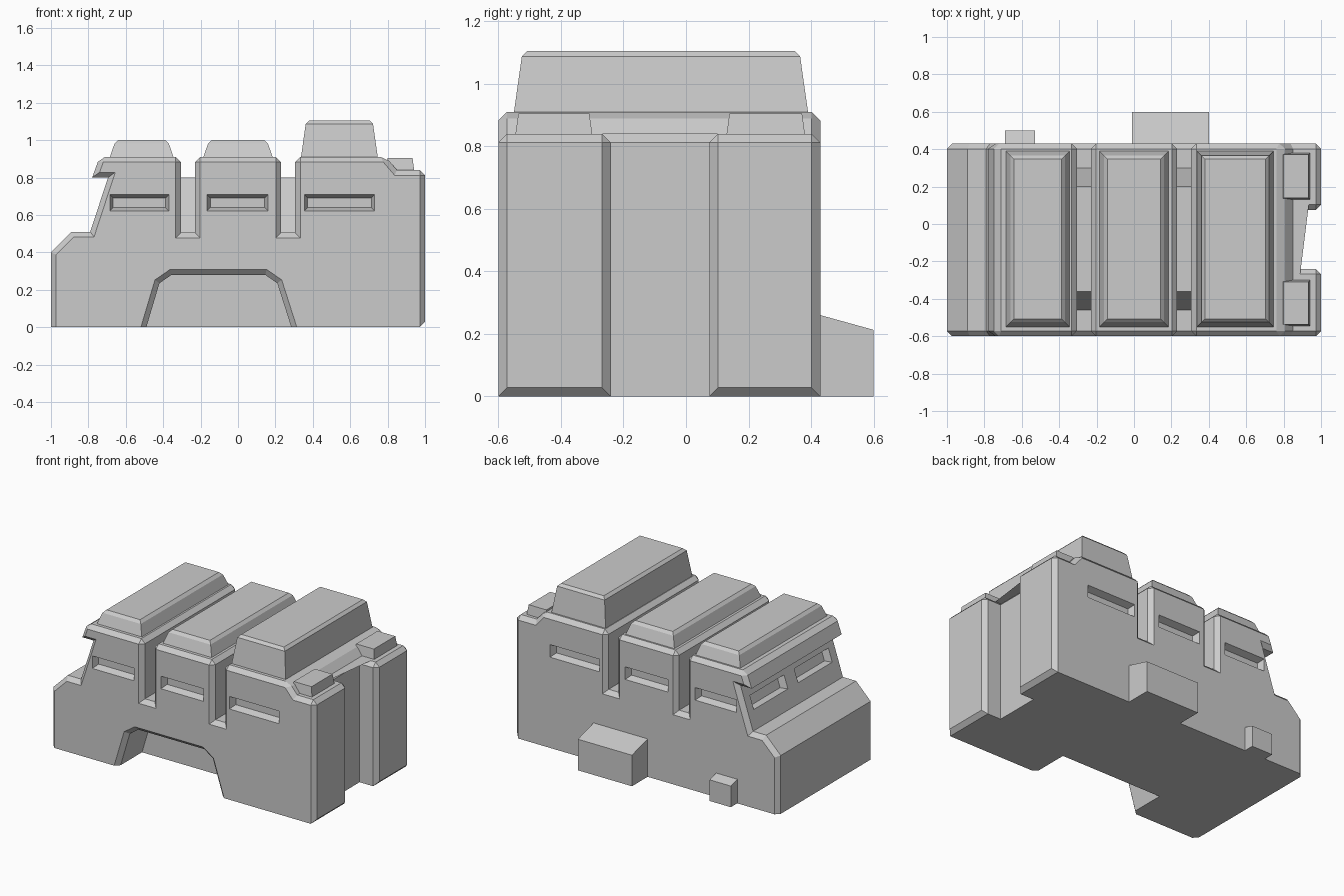
import bpy, bmesh
from mathutils import Matrix, Vector

if "Cube" in bpy.data.objects:
    bpy.data.objects.remove(bpy.data.objects["Cube"])

FRONT, BACK, TOP = -0.6, 0.43, 0.91


def make_object(name, verts, faces, matrix=None):
    bm = bmesh.new()
    vs = [bm.verts.new(v) for v in verts]
    for f in faces:
        bm.faces.new([vs[i] for i in f])
    if matrix:
        bm.transform(matrix)
    bmesh.ops.recalc_face_normals(bm, faces=bm.faces[:])
    mesh = bpy.data.meshes.new(name)
    bm.to_mesh(mesh)
    bm.free()
    obj = bpy.data.objects.new(name, mesh)
    bpy.context.collection.objects.link(obj)
    return obj


def loft(name, rings, matrix=None):
    n = len(rings[0])
    faces = [list(range(n)), [n * (len(rings) - 1) + i for i in range(n)]]
    for r in range(len(rings) - 1):
        for i in range(n):
            j = (i + 1) % n
            faces.append([r * n + i, r * n + j, (r + 1) * n + j, (r + 1) * n + i])
    return make_object(name, [v for ring in rings for v in ring], faces, matrix)


def prism(name, pts, axis, a, b):
    """Extrude an XZ profile along y, or a YZ profile along x."""
    def place(p, t):
        return (p[0], t, p[1]) if axis == 'y' else (t, p[0], p[1])
    return loft(name, [[place(p, t) for p in pts] for t in (a, b)])


def stack(name, x0, x1, y0, y1, layers, matrix=None):
    """Rectangles inset at successive heights."""
    return loft(name, [[(x0 + d, y0 + d, z), (x1 - d, y0 + d, z),
                        (x1 - d, y1 - d, z), (x0 + d, y1 - d, z)]
                       for z, d in layers], matrix)


def cut(obj, cutter):
    cutter.hide_render = True
    mod = obj.modifiers.new("cut", 'BOOLEAN')
    mod.operation, mod.solver, mod.object = 'DIFFERENCE', 'EXACT', cutter
    bpy.context.view_layer.objects.active = obj
    bpy.ops.object.modifier_apply(modifier=mod.name)
    bpy.data.objects.remove(cutter)


# main hull from its side profile
hull = prism("hull", [(-1, 0), (-1, .4), (-.89, .51), (-.79, .51), (-.695, .8),
                      (-.78, .8), (-.74, TOP), (.79, TOP), (.85, .84),
                      (1, .84), (1, 0)], 'y', FRONT, BACK)

# slots between the three roof sections, deep at both ends
for x0 in (-.305, .23):
    cut(hull, prism("slot_cutter", [(-.7, .505), (-.46, .505), (-.36, .8), (.2, .8),
                                    (.3, .505), (.55, .505), (.55, 1.1), (-.7, 1.1)],
                    'x', x0, x0 + .075))

# arch in the front side
cut(hull, prism("arch_cutter", [(-.52, -.1), (-.49, 0), (-.42, .235), (-.355, .28),
                                (.145, .28), (.21, .235), (.285, 0), (.315, -.1)],
                'y', -.8, -.34))

# vertical recess in the right end
cut(hull, stack("recess_cutter", .87, 1.2, -.24, .075, [(-.1, 0), (1.1, 0)]))

# chamfer the outer edges
bm = bmesh.new()
bm.from_mesh(hull.data)
bmesh.ops.remove_doubles(bm, verts=bm.verts[:], dist=1e-5)
bmesh.ops.dissolve_limit(bm, angle_limit=.01, verts=bm.verts[:], edges=bm.edges[:])
bm.normal_update()


def outer(face):
    c, n = face.calc_center_median(), face.normal
    return (abs(n.y) > .99 and (abs(c.y - FRONT) < .001 or abs(c.y - BACK) < .001)
            or n.x > .99 and c.x > .86
            or n.z > .99 and c.z > .83)


def chamfered(e):
    if len(e.link_faces) != 2 or not e.is_convex:
        return False
    if all(v.co.z < .001 for v in e.verts) and min(v.co.x for v in e.verts) < .86:
        return False
    return any(outer(f) for f in e.link_faces)


bmesh.ops.bevel(bm, geom=[e for e in bm.edges if chamfered(e)], offset=.028,
                offset_type='OFFSET', segments=1, profile=.5, affect='EDGES',
                clamp_overlap=False)
bm.to_mesh(hull.data)
bm.free()

# recessed windows on the front and back
window = [(-.045, .017), (0, 0), (.02, -.008)]
front_m = Matrix(((1, 0, 0, 0), (0, 0, -1, FRONT), (0, 1, 0, 0), (0, 0, 0, 1)))
back_m = Matrix(((1, 0, 0, 0), (0, 0, 1, BACK), (0, 1, 0, 0), (0, 0, 0, 1)))
for x0, x1 in ((-.685, -.37), (-.165, .16), (.355, .73)):
    for m in (front_m, back_m):
        cut(hull, stack("window_cutter", x0, x1, .622, .708, window, m))

# two windows on the sloped left end
up = Vector((.095, 0, .29)).normalized()
slope_m = Matrix(((0, up.x, -up.z, -.738), (1, 0, 0, 0),
                  (0, up.z, up.x, .67), (0, 0, 0, 1)))
for y0 in (-.51, -.03):
    cut(hull, stack("window_cutter", y0, y0 + .37, -.047, .047, window, slope_m))

# raised roof lids
for name, x0, x1, h in (("left_lid", -.685, -.345, 1.0), ("middle_lid", -.185, .185, 1.0),
                        ("right_lid", .337, .747, 1.105)):
    stack(name, x0, x1, -.55, .39,
          [(TOP - .02, 0), (TOP, 0), (h - .018, .025), (h, .043)])

# small blocks on top of the right end columns
for name, y0, y1 in (("front_end_block", -.545, -.3), ("back_end_block", .13, .38)):
    stack(name, .79, .942, y0, y1, [(.82, 0), (.84, 0), (.905, .009)])

# sloped boxes on the back
for name, x0, x1, y, z0, z1 in (("large_back_box", -.01, .4, .6, .26, .213),
                                ("small_back_box", -.69, -.53, .5, .165, .145)):
    prism(name, [(BACK - .03, 0), (y, 0), (y, z1), (BACK, z0), (BACK - .03, z0)],
          'x', x0, x1)
